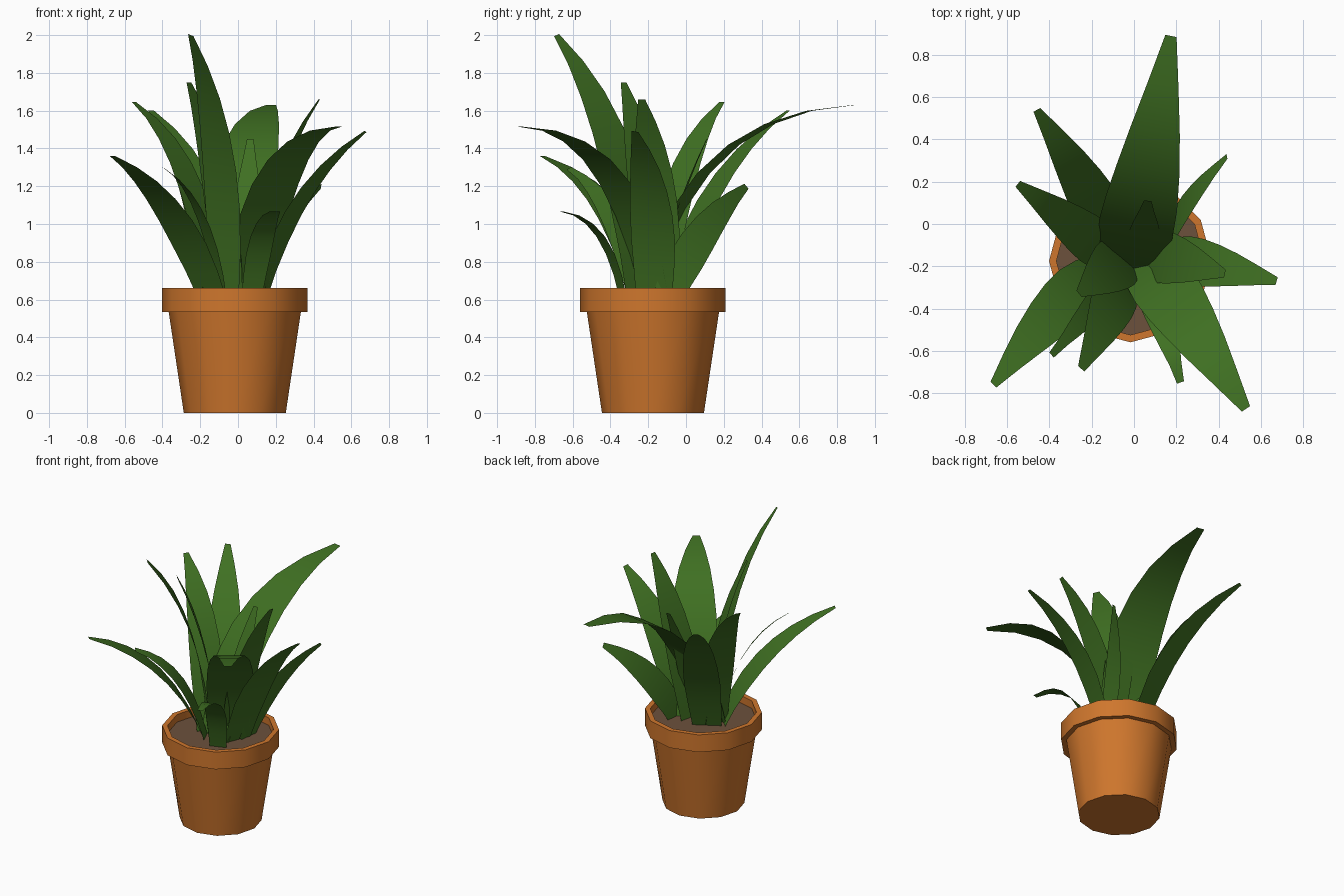
import bpy, math
from mathutils import Vector

if "Cube" in bpy.data.objects:
    bpy.data.objects.remove(bpy.data.objects["Cube"])


def material(name, rgb):
    m = bpy.data.materials.new(name)
    m.diffuse_color = (*rgb, 1)
    m.use_nodes = True
    m.node_tree.nodes["Principled BSDF"].inputs["Base Color"].default_value = m.diffuse_color
    return m


GREEN = material("leaf green", (0.050, 0.162, 0.016))
CLAY = material("terracotta", (0.62, 0.182, 0.026))
SOIL = material("soil brown", (0.15, 0.083, 0.045))
CX, CY, SIDES = -0.017, -0.175, 12


def make(name, verts, faces, mat, angle):
    me = bpy.data.meshes.new(name)
    me.from_pydata(verts, [], faces)
    me.materials.append(mat)
    ob = bpy.data.objects.new(name, me)
    bpy.context.collection.objects.link(ob)
    bpy.ops.object.select_all(action='DESELECT')
    ob.select_set(True)
    bpy.context.view_layer.objects.active = ob
    bpy.ops.object.shade_smooth_by_angle(angle=math.radians(angle))
    return ob


def ring(r, z):
    return [(CX + r * math.cos(2 * math.pi * i / SIDES),
             CY + r * math.sin(2 * math.pi * i / SIDES), z) for i in range(SIDES)]


# Pot: lathed profile with a collar rim, closed at the bottom
profile = [(0.27, 0), (0.35, 0.535), (0.385, 0.535), (0.385, 0.66),
           (0.35, 0.66), (0.35, 0.59)]
verts = [v for r, z in profile for v in ring(r, z)]
faces = [tuple(reversed(range(SIDES)))]
for k in range(len(profile) - 1):
    for i in range(SIDES):
        a, b = k * SIDES + i, k * SIDES + (i + 1) % SIDES
        faces.append((a, b, b + SIDES, a + SIDES))
make("pot", verts, faces, CLAY, 40)

# Soil disc inside the rim
make("soil", ring(0.35, 0.605), [tuple(range(SIDES))], SOIL, 30)

# Leaf width along its length, as a fraction of the full width
WIDTHS = [0.8, 0.92, 1.0, 0.96, 0.84, 0.66, 0.42, 0.15]


def leaf(name, base, mid, tip, width, roll):
    """Tapered strip along a quadratic curve, rolled about its own length."""
    b, m, t = Vector((*base, 0.59)), Vector(mid), Vector(tip)
    c = 2 * m - (b + t) / 2
    chord = (t - b).normalized()
    flat = Vector((-chord.y, chord.x, 0)).normalized()
    verts, n, r = [], len(WIDTHS), math.radians(roll)
    for i, w in enumerate(WIDTHS):
        u = i / (n - 1)
        p = b * (1 - u) ** 2 + c * 2 * u * (1 - u) + t * u * u
        tangent = ((c - b) * (1 - u) + (t - c) * u).normalized()
        up = tangent.cross(flat).normalized()
        side = flat * math.cos(r) + up * math.sin(r)
        h = side * max(w * width, 0.035) / 2
        verts += [p - h, p + h]
    faces = [(2 * i, 2 * i + 2, 2 * i + 3, 2 * i + 1) for i in range(n - 1)]
    make(name, verts, faces, GREEN, 60)


# Leaves: base xy, midpoint, tip, width, roll in degrees
LEAVES = [
    ((-0.05, -0.22), (0.05, 0.17, 1.35), (0.175, 0.89, 1.63), 0.36, 0),
    ((0.04, -0.16), (0.23, -0.42, 1.28), (0.53, -0.875, 1.515), 0.31, 0),
    ((-0.13, -0.22), (-0.37, -0.41, 1.08), (-0.665, -0.76, 1.36), 0.26, 0),
    ((-0.10, -0.10), (-0.22, 0.16, 1.20), (-0.46, 0.54, 1.60), 0.24, 0),
    ((-0.12, -0.15), (-0.27, -0.02, 1.25), (-0.55, 0.19, 1.645), 0.22, 0),
    ((0.14, -0.11), (0.25, 0.09, 0.95), (0.44, 0.32, 1.20), 0.19, -62),
    ((0.11, -0.17), (0.33, -0.19, 1.12), (0.675, -0.27, 1.49), 0.25, -12),
    ((0.05, -0.15), (0.20, -0.17, 1.20), (0.43, -0.235, 1.66), 0.25, 0),
    ((-0.07, -0.23), (-0.11, -0.38, 1.40), (-0.25, -0.685, 2.0), 0.27, -26),
    ((-0.08, -0.25), (-0.20, -0.40, 1.05), (-0.39, -0.62, 1.295), 0.14, -25),
    ((0.07, -0.33), (0.14, -0.48, 0.97), (0.22, -0.75, 1.065), 0.14, 0),
    ((-0.04, -0.15), (-0.12, -0.22, 1.25), (-0.26, -0.33, 1.75), 0.26, 0),
    ((0.04, -0.18), (0.05, -0.05, 1.05), (0.065, 0.11, 1.45), 0.17, 0),
]
for i, args in enumerate(LEAVES):
    leaf(f"leaf_{i + 1}", *args)
